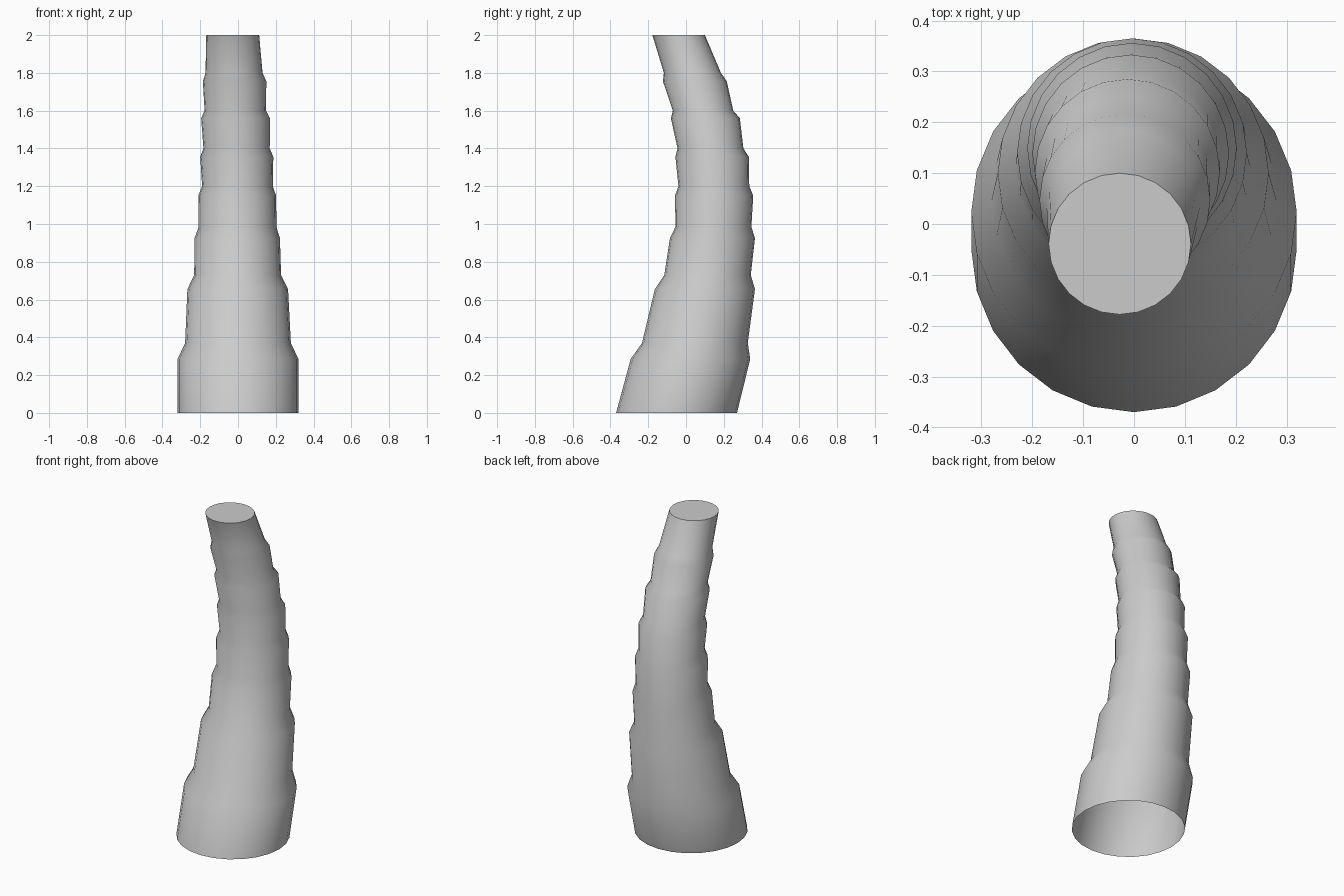
import bpy, bmesh, math

SIDES = 24

# Horizontal rings of the trunk: z, front y, back y, left x, right x
RINGS = [
    (0.00, -0.37, 0.27, -0.32, 0.32),
    (0.285, -0.293, 0.34, -0.32, 0.32),
    (0.37, -0.233, 0.327, -0.28, 0.28),
    (0.655, -0.165, 0.365, -0.268, 0.265),
    (0.73, -0.115, 0.343, -0.232, 0.228),
    (0.925, -0.085, 0.365, -0.23, 0.222),
    (0.985, -0.056, 0.346, -0.208, 0.203),
    (1.15, -0.058, 0.356, -0.21, 0.202),
    (1.20, -0.04, 0.335, -0.19, 0.184),
    (1.355, -0.056, 0.333, -0.20, 0.187),
    (1.40, -0.045, 0.304, -0.183, 0.168),
    (1.56, -0.08, 0.285, -0.195, 0.169),
    (1.60, -0.07, 0.25, -0.177, 0.148),
    (1.755, -0.122, 0.216, -0.186, 0.15),
    (1.80, -0.117, 0.185, -0.172, 0.13),
    (2.00, -0.178, 0.10, -0.168, 0.112),
]


def ring(bm, z, y0, y1, x0, x1):
    cx, cy, rx, ry = (x0 + x1) / 2, (y0 + y1) / 2, (x1 - x0) / 2, (y1 - y0) / 2
    angles = [2 * math.pi * i / SIDES for i in range(SIDES)]
    return [bm.verts.new((cx + rx * math.cos(a), cy + ry * math.sin(a), z)) for a in angles]


# Stepped, curved trunk: open underneath, closed on top
bm = bmesh.new()
loops = [ring(bm, *r) for r in RINGS]
for low, high in zip(loops, loops[1:]):
    for i in range(SIDES):
        j = (i + 1) % SIDES
        bm.faces.new((low[i], low[j], high[j], high[i]))
bm.faces.new(loops[-1])

mesh = bpy.data.meshes.new("trunk")
bm.to_mesh(mesh)
bm.free()
trunk = bpy.data.objects.new("trunk", mesh)
bpy.context.collection.objects.link(trunk)

# Smooth sides with a crisp top edge
bpy.context.view_layer.objects.active = trunk
trunk.select_set(True)
bpy.ops.object.shade_smooth_by_angle(angle=math.radians(50))
